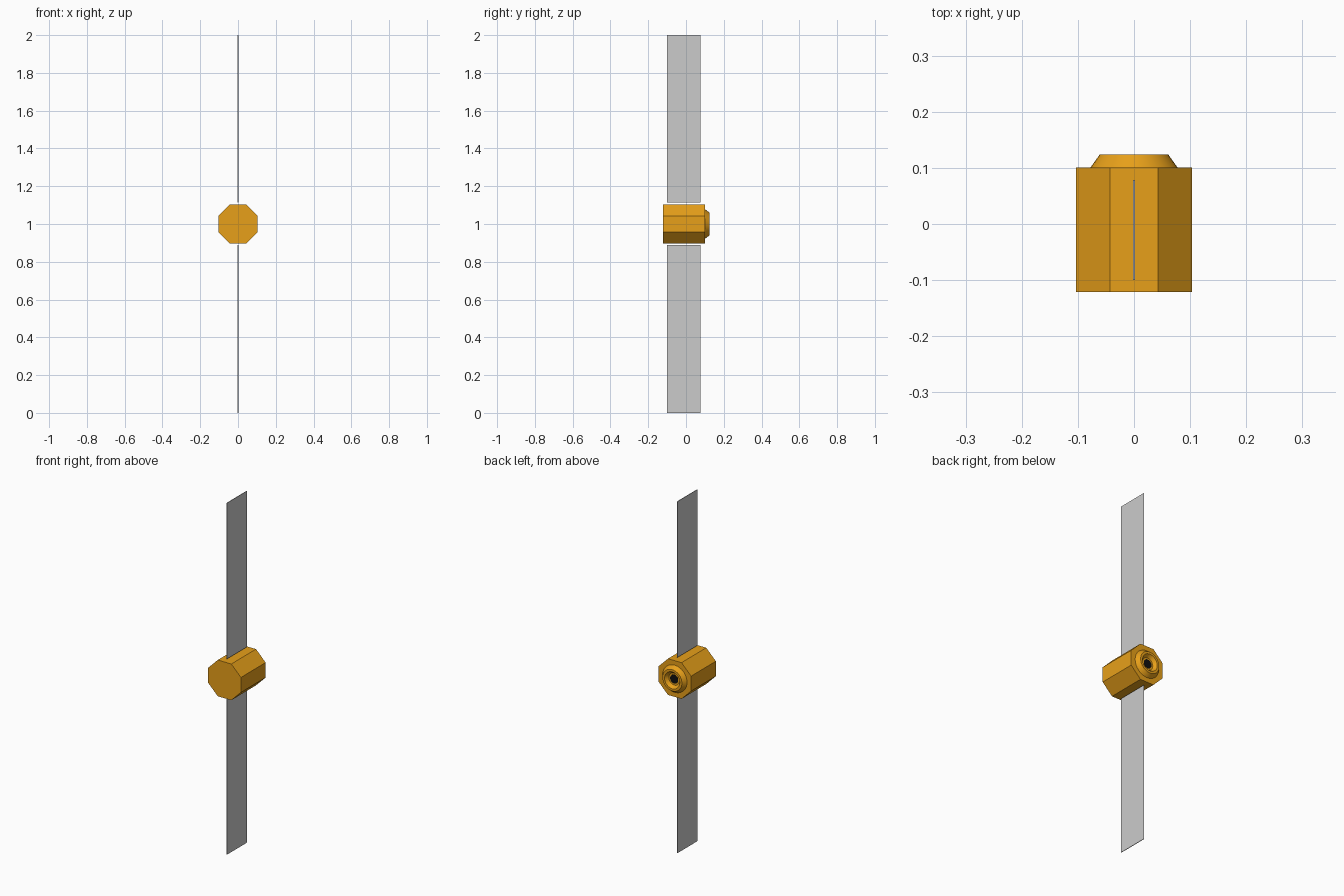
import bpy, bmesh, math

if "Cube" in bpy.data.objects:
    bpy.data.objects.remove(bpy.data.objects["Cube"])

brass = bpy.data.materials.new("brass")
brass.diffuse_color = (0.8, 0.35, 0.01, 1)
brass.use_nodes = True
brass.node_tree.nodes["Principled BSDF"].inputs["Base Color"].default_value = brass.diffuse_color
black = bpy.data.materials.new("black")
black.diffuse_color = (0.005, 0.005, 0.005, 1)
black.use_nodes = True
black.node_tree.nodes["Principled BSDF"].inputs["Base Color"].default_value = black.diffuse_color


def lathe(name, profile, sides, mat, phase=0.0, smooth=False):
    """Revolve (radius, y) points around the y axis at z = 1."""
    bm = bmesh.new()
    rings = []
    for r, y in profile:
        angles = [phase + 2 * math.pi * i / sides for i in range(sides)]
        rings.append([bm.verts.new((r * math.cos(a), y, 1 + r * math.sin(a))) for a in angles])
    for a, b in zip(rings, rings[1:]):
        for i in range(sides):
            j = (i + 1) % sides
            bm.faces.new((a[i], b[i], b[j], a[j]))
    bm.faces.new(rings[0])
    bm.faces.new(rings[-1][::-1])
    me = bpy.data.meshes.new(name)
    bm.to_mesh(me)
    bm.free()
    ob = bpy.data.objects.new(name, me)
    bpy.context.collection.objects.link(ob)
    me.materials.append(mat)
    if smooth:
        bpy.context.view_layer.objects.active = ob
        ob.select_set(True)
        bpy.ops.object.shade_smooth_by_angle(angle=math.radians(30))
        ob.select_set(False)
    return ob


# Octagonal hub
lathe("hub", [(0.1115, -0.121), (0.1115, 0.101)], 8, brass, math.pi / 8)

# Tapered collar with a funnel-shaped recess
lathe("collar", [(0.078, 0.10), (0.061, 0.124), (0.048, 0.124), (0.034, 0.106)],
      32, brass, smooth=True)

# Dark bore at the bottom of the recess
lathe("bore", [(0.025, 0.100), (0.025, 0.107)], 32, black)

# Two thin flat blades
for name, z0, z1 in (("lower_blade", 0.0, 0.889), ("upper_blade", 1.113, 2.0)):
    bpy.ops.mesh.primitive_cube_add(size=1, location=(0, -0.011, (z0 + z1) / 2))
    blade = bpy.context.object
    blade.name = name
    blade.scale = (0.003, 0.178, z1 - z0)
